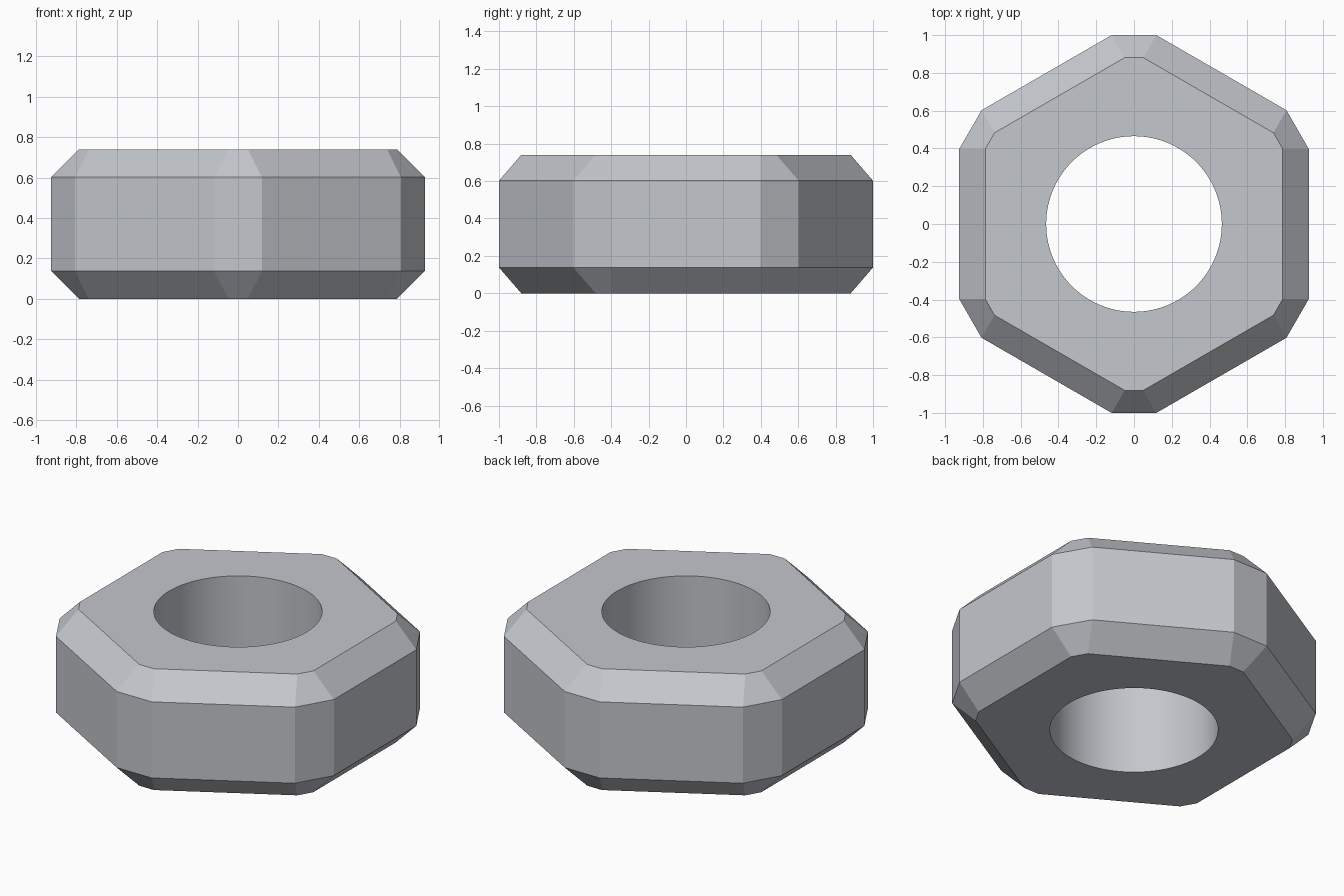
import bpy
import bmesh
from math import sin, cos, radians, tau

cube = bpy.data.objects.get("Cube")
if cube:
    bpy.data.objects.remove(cube, do_unlink=True)

HEIGHT, CHAMFER = 0.74, 0.138
HOLE_RADIUS, HOLE_SIDES = 0.465, 96

# Steel material
steel = bpy.data.materials.new("steel_grey")
steel.use_nodes = True
colour = (0.55, 0.57, 0.61, 1)
steel.diffuse_color = colour
steel.node_tree.nodes["Principled BSDF"].inputs["Base Color"].default_value = colour


def hexagon(radius, half_corner):
    """Hexagon with each corner cut into a narrow facet."""
    angles = [radians(30 + 60 * i + side * half_corner)
              for i in range(6) for side in (-1, 1)]
    return [(radius * cos(a), radius * sin(a)) for a in angles]


def circle(radius, sides):
    return [(radius * cos(tau * i / sides), radius * sin(tau * i / sides))
            for i in range(sides)]


def add_ring(bm, outline, z):
    return [bm.verts.new((x, y, z)) for x, y in outline]


def join_rings(bm, low, high):
    n = len(low)
    for i in range(n):
        j = (i + 1) % n
        bm.faces.new((low[i], low[j], high[j], high[i]))


def loop_edges(bm, ring):
    return [bm.edges.get((v, ring[i - 1])) for i, v in enumerate(ring)]


bm = bmesh.new()

# Outer body: chamfer, straight wall, chamfer
wide = hexagon(1.007, 6.75)
narrow = hexagon(0.882, 3.2)
outer = [add_ring(bm, narrow, 0), add_ring(bm, wide, CHAMFER),
         add_ring(bm, wide, HEIGHT - CHAMFER), add_ring(bm, narrow, HEIGHT)]
for low, high in zip(outer, outer[1:]):
    join_rings(bm, low, high)

# Round bore
bore = circle(HOLE_RADIUS, HOLE_SIDES)
hole = [add_ring(bm, bore, z) for z in (0, HEIGHT)]
join_rings(bm, *hole)

# Flat bottom and top around the bore
for rim, edge in ((outer[0], hole[0]), (outer[-1], hole[1])):
    bmesh.ops.triangle_fill(bm, use_beauty=True,
                            edges=loop_edges(bm, rim) + loop_edges(bm, edge))
bmesh.ops.recalc_face_normals(bm, faces=bm.faces)

mesh = bpy.data.meshes.new("hex_nut")
bm.to_mesh(mesh)
bm.free()
mesh.materials.append(steel)
nut = bpy.data.objects.new("hex_nut", mesh)
bpy.context.collection.objects.link(nut)

# Smooth bore, crisp facets
bpy.ops.object.select_all(action='DESELECT')
nut.select_set(True)
bpy.context.view_layer.objects.active = nut
bpy.ops.object.shade_smooth_by_angle(angle=radians(12))
